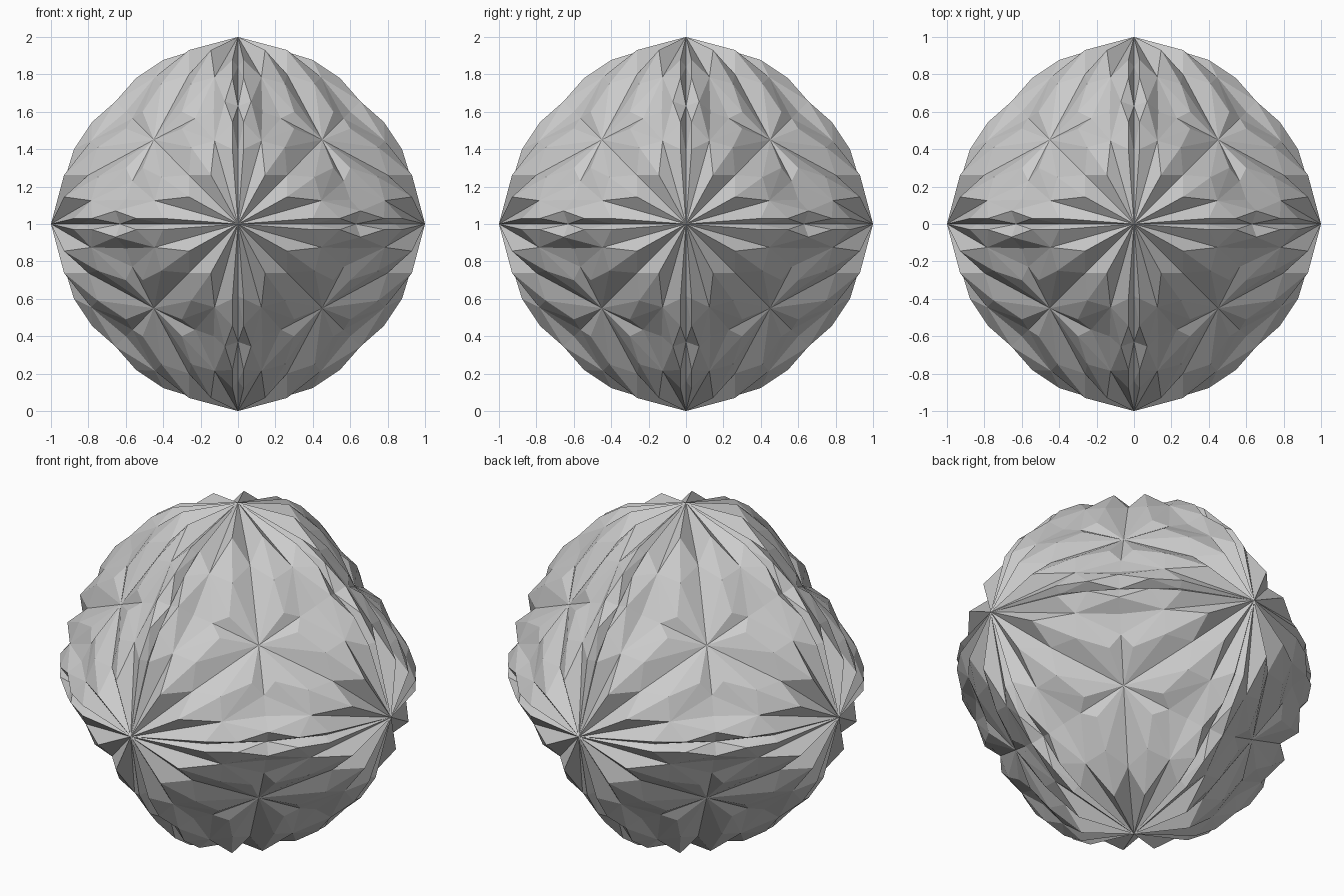
import bpy, bmesh
from itertools import permutations, product
from mathutils import Vector

if "Cube" in bpy.data.objects:
    bpy.data.objects.remove(bpy.data.objects["Cube"])

# Key points of one 1/48 wedge of the faceted ball (x >= y >= z >= 0)
P = {
    "tip": (1, 0, 0),
    "peak": (0.93, 0.262, 0.145),
    "dip": (0.80, 0.262, 0.262),
    "rim_a": (0.877, 0.40, 0.03),
    "rim_b": (0.78, 0.545, 0.03),
    "groove": (0.84, 0.385, 0),
    "star": (0.785, 0.445, 0.125),
    "ridge": (0.75, 0.41, 0.25),
    "crest": (0.60, 0.51, 0.30),
    "centre": (0.45, 0.45, 0.45),
    "valley": (0.565, 0.565, 0.229),
    "notch": (0.60, 0.60, 0.13),
    "brow": (0.655, 0.655, 0.07),
    "pit": (0.63, 0.63, 0),
}
FACES = [
    "tip groove rim_a", "tip rim_a star", "tip star peak", "tip peak dip",
    "peak star ridge", "peak ridge dip", "dip ridge centre",
    "centre ridge crest", "centre crest valley", "ridge star crest",
    "crest star valley", "star notch valley", "star brow notch",
    "rim_a rim_b star", "star rim_b brow", "rim_b pit brow",
    "groove pit rim_b", "groove rim_b rim_a",
]

# Repeat the wedge through every axis swap and sign flip
bm = bmesh.new()
for order in permutations(range(3)):
    for sign in product((1, -1), repeat=3):
        for face in FACES:
            pts = [Vector([P[n][order[i]] * sign[i] for i in range(3)]) for n in face.split()]
            normal = (pts[1] - pts[0]).cross(pts[2] - pts[0])
            if normal.dot(sum(pts, Vector())) < 0:
                pts.reverse()
            bm.faces.new([bm.verts.new(p + Vector((0, 0, 1))) for p in pts])
bmesh.ops.remove_doubles(bm, verts=bm.verts, dist=1e-4)

# Faceted ball, flat shaded
mesh = bpy.data.meshes.new("faceted_ball")
bm.to_mesh(mesh)
bm.free()
ball = bpy.data.objects.new("faceted_ball", mesh)
bpy.context.collection.objects.link(ball)
